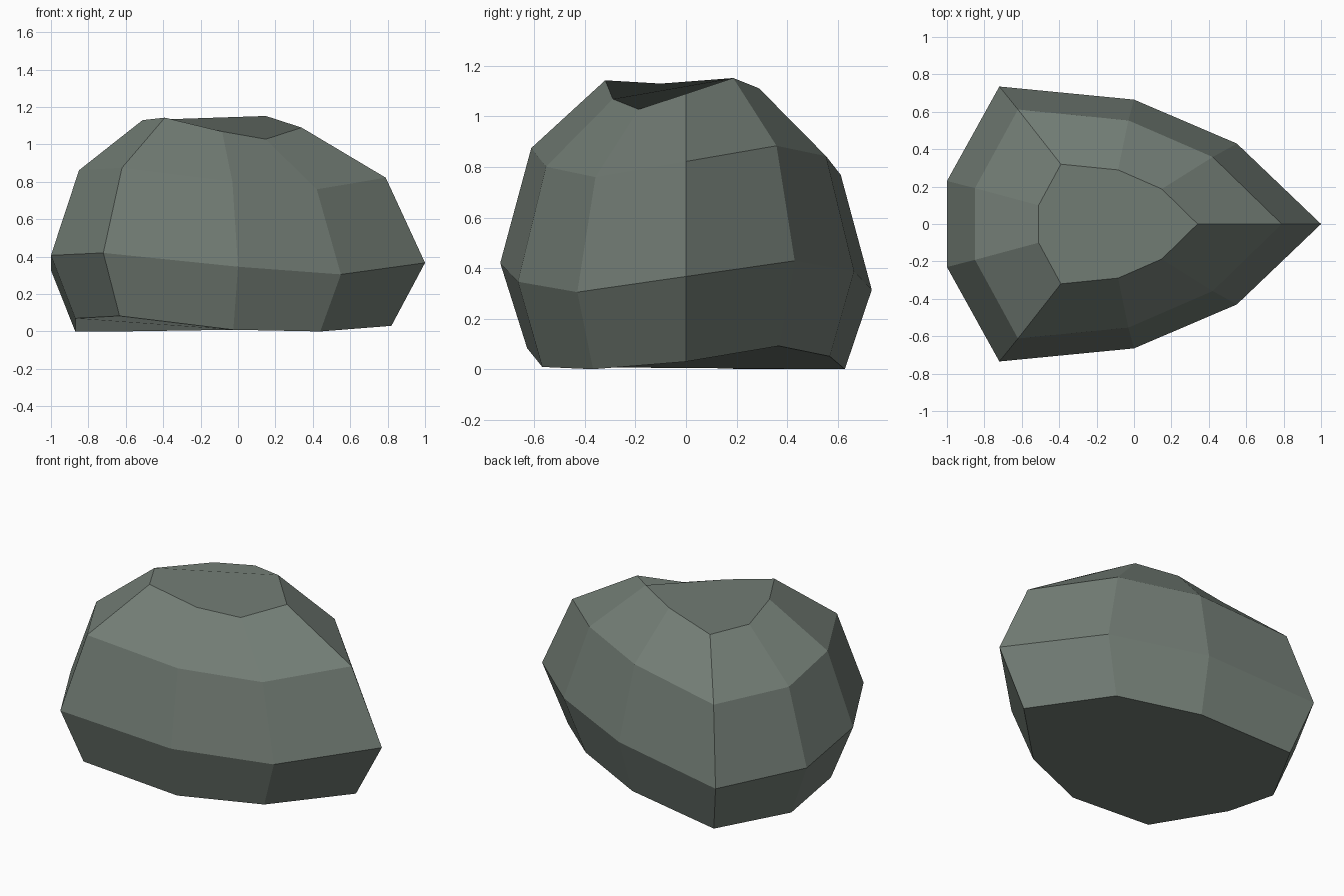
import bpy
import bmesh

default = bpy.data.objects.get("Cube")
if default:
    bpy.data.objects.remove(default, do_unlink=True)

# One stone colour
stone = bpy.data.materials.new("grey_green_stone")
stone.use_nodes = True
colour = (0.17, 0.205, 0.178, 1.0)
stone.diffuse_color = colour
bsdf = next(n for n in stone.node_tree.nodes if n.type == "BSDF_PRINCIPLED")
bsdf.inputs["Base Color"].default_value = colour

# Widest outline, from the pointed tip round the back: x, y, uneven height
half = [(0.55, 0.43, 0.062), (0.0, 0.665, 0.021),
        (-0.72, 0.735, -0.053), (-1.0, 0.23, -0.04)]
outline = [(1.0, 0.0, 0.0)] + half + [(x, -y, -d) for x, y, d in reversed(half)]

# Levels from base to crown: x scale, x shift, y scale, height
levels = [(0.845, -0.025, 0.855, 0.03),
          (1.0, 0.0, 1.0, 0.367),
          (0.82, -0.03, 0.833, 0.822),
          (0.425, -0.085, 0.435, 1.09)]

# Boulder: stacked rings, with the base clipped flat at the ground
bm = bmesh.new()
rings = [[bm.verts.new((x * sx + ox, y * sy, max(0.0, z + d)))
          for x, y, d in outline]
         for sx, ox, sy, z in levels]
count = len(outline)
for low, high in zip(rings, rings[1:]):
    for i in range(count):
        j = (i + 1) % count
        bm.faces.new((low[i], low[j], high[j], high[i]))
bm.faces.new(rings[-1])
bm.faces.new(reversed(rings[0]))
bmesh.ops.recalc_face_normals(bm, faces=bm.faces[:])

mesh = bpy.data.meshes.new("boulder")
bm.to_mesh(mesh)
bm.free()
mesh.materials.append(stone)
boulder = bpy.data.objects.new("boulder", mesh)
bpy.context.collection.objects.link(boulder)
